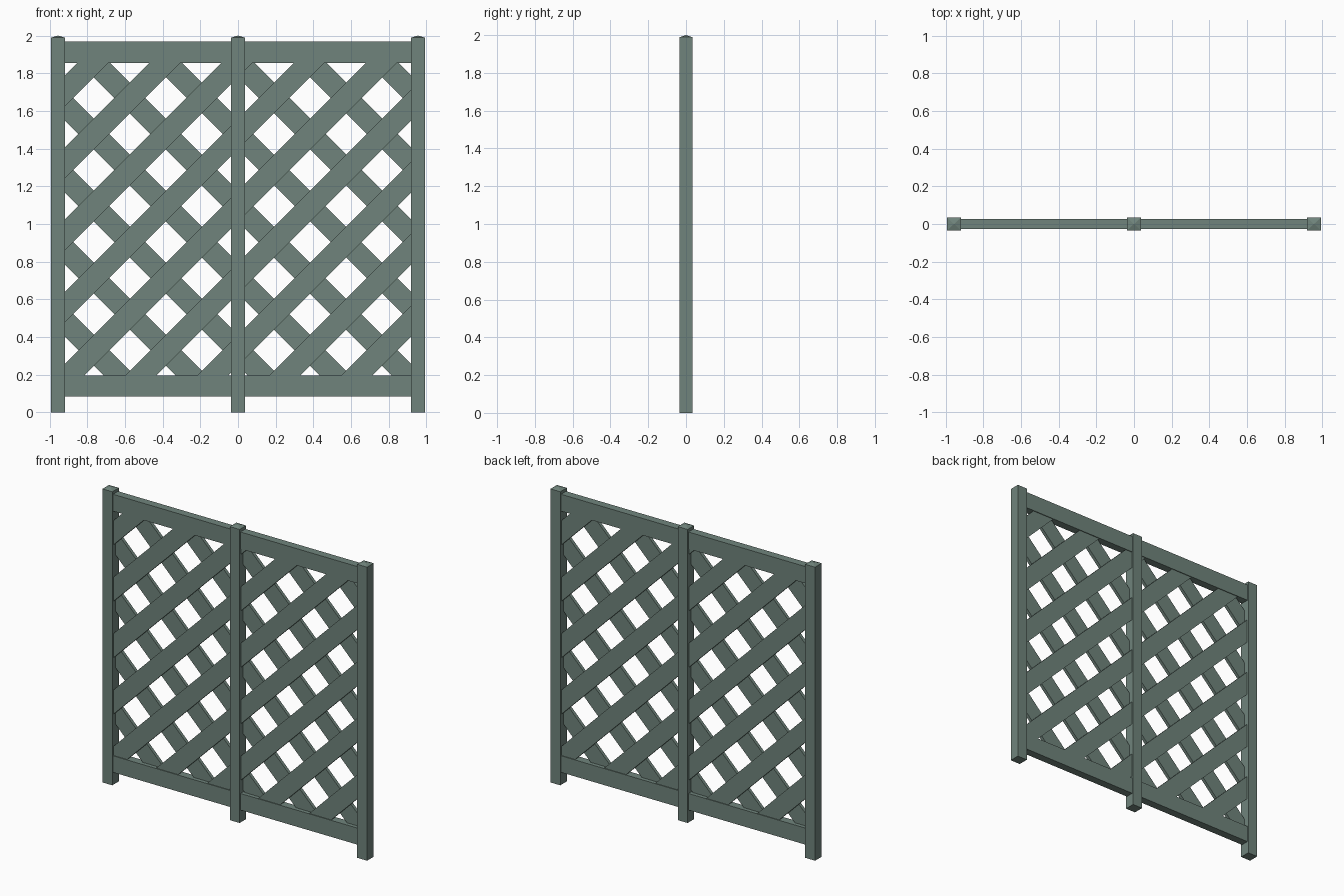
import bpy, bmesh
from mathutils import Vector, Matrix
from math import radians

if "Cube" in bpy.data.objects:
    bpy.data.objects.remove(bpy.data.objects["Cube"])

paint = bpy.data.materials.new("grey_green_paint")
paint.diffuse_color = (0.162, 0.231, 0.202, 1.0)
paint.use_nodes = True
paint.node_tree.nodes["Principled BSDF"].inputs["Base Color"].default_value = paint.diffuse_color

POST_W, POST_D, POST_H = 0.074, 0.070, 1.989
POST_X = 0.955
X0, X1 = POST_W / 2, POST_X - POST_W / 2      # clear opening of the right panel
Z0, Z1 = 0.197, 1.855                         # lattice opening height
PITCH, SLAT_W, SLAT_T = 0.3825, 0.116, 0.022


def finish(name, bm):
    bmesh.ops.recalc_face_normals(bm, faces=bm.faces)
    me = bpy.data.meshes.new(name)
    bm.to_mesh(me)
    bm.free()
    me.materials.append(paint)
    ob = bpy.data.objects.new(name, me)
    bpy.context.collection.objects.link(ob)
    return ob


def box(bm, lo, hi):
    lo, hi = Vector(lo), Vector(hi)
    m = Matrix.Translation((lo + hi) / 2) @ Matrix.Diagonal((*(hi - lo), 1))
    return bmesh.ops.create_cube(bm, size=1, matrix=m)["verts"]


# posts with shallow pyramid tops
for name, x in (("left_post", -POST_X), ("middle_post", 0), ("right_post", POST_X)):
    bm = bmesh.new()
    box(bm, (x - POST_W / 2, -POST_D / 2, 0), (x + POST_W / 2, POST_D / 2, POST_H))
    top = max(bm.faces, key=lambda f: f.calc_center_median().z)
    apex = bmesh.ops.poke(bm, faces=[top])["verts"][0]
    apex.co.z = 2.0
    finish(name, bm)


def slat(name, x_lo, x_hi, sign, offset, y_lo, y_hi):
    """Diagonal board along z = sign * x + offset, trimmed to the panel opening."""
    bm = bmesh.new()
    verts = box(bm, (-3, y_lo, -SLAT_W / 2), (3, y_hi, SLAT_W / 2))
    bmesh.ops.rotate(bm, verts=verts, cent=(0, 0, 0),
                     matrix=Matrix.Rotation(radians(-45 * sign), 3, 'Y'))
    bmesh.ops.translate(bm, verts=verts, vec=(0, 0, offset))
    for co, no in (((x_lo, 0, 0), (-1, 0, 0)), ((x_hi, 0, 0), (1, 0, 0)),
                   ((0, 0, Z0), (0, 0, -1)), ((0, 0, Z1), (0, 0, 1))):
        cut = bmesh.ops.bisect_plane(bm, geom=bm.verts[:] + bm.edges[:] + bm.faces[:],
                                     plane_co=co, plane_no=no, clear_outer=True)
        edges = [e for e in cut["geom_cut"] if isinstance(e, bmesh.types.BMEdge)]
        if edges:
            bmesh.ops.holes_fill(bm, edges=edges, sides=0)
    if bm.faces:
        finish(name, bm)
    else:
        bm.free()


for side, a, b in (("left", -X1, -X0), ("right", X0, X1)):
    # top and bottom rails
    for name, lo, hi in (("bottom_rail", 0.085, Z0), ("top_rail", Z1, 1.969)):
        bm = bmesh.new()
        box(bm, (a, -0.027, lo), (b, 0.027, hi))
        finish(f"{side}_{name}", bm)
    # front layer rises to the right, back layer falls to the right
    for k in range(-8, 9):
        slat(f"{side}_front_slat", a, b, 1, 1.095 + k * PITCH, -SLAT_T, 0)
        slat(f"{side}_back_slat", a, b, -1, 1.095 + k * PITCH, 0, SLAT_T)
